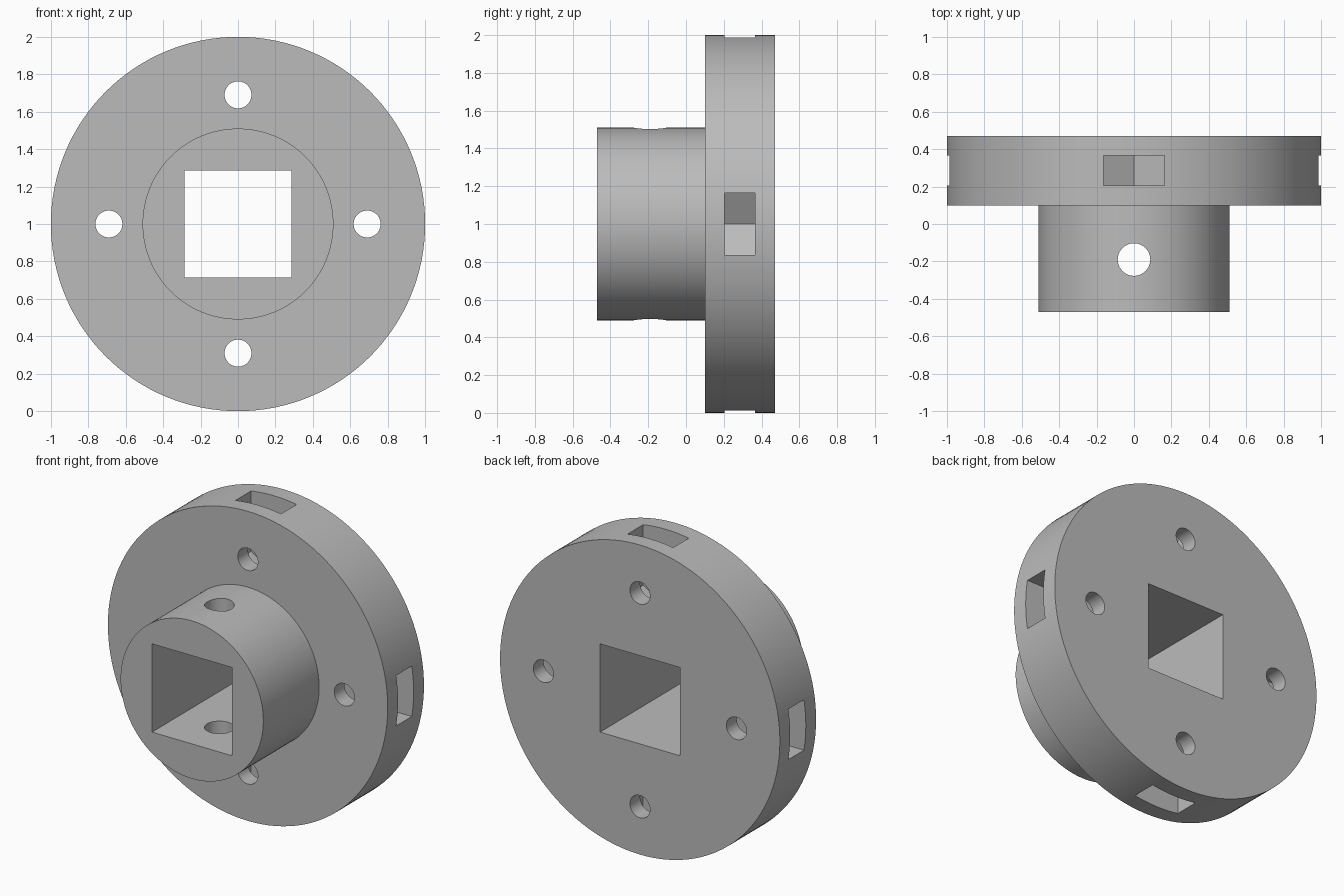
import bpy
import bmesh
from math import cos, sin, pi, sqrt, radians
from mathutils import Matrix, Vector

default = bpy.data.objects.get("Cube")
if default:
    bpy.data.objects.remove(default, do_unlink=True)

CENTRE = Vector((0, 0, 1))
FRONT, STEP, BACK = -0.47, 0.10, 0.47

grey = bpy.data.materials.new("plain grey")
grey.use_nodes = True
colour = (0.5, 0.5, 0.5, 1)
grey.diffuse_color = colour
grey.node_tree.nodes["Principled BSDF"].inputs["Base Color"].default_value = colour


def circle(radius, count, x=0, z=0):
    return [(x + radius * cos(2 * pi * i / count), z + radius * sin(2 * pi * i / count))
            for i in range(count)]


def prism(name, outline, y0, y1, turn=None):
    """Extrude an x-z outline along y, turn it, then move it to the hub axis."""
    bm = bmesh.new()
    face = bm.faces.new([bm.verts.new((x, y0, z)) for x, z in outline])
    result = bmesh.ops.extrude_face_region(bm, geom=[face])
    moved = [v for v in result["geom"] if isinstance(v, bmesh.types.BMVert)]
    bmesh.ops.translate(bm, verts=moved, vec=(0, y1 - y0, 0))
    bmesh.ops.recalc_face_normals(bm, faces=bm.faces)
    bm.transform(Matrix.Translation(CENTRE) @ (turn or Matrix()))
    mesh = bpy.data.meshes.new(name)
    bm.to_mesh(mesh)
    bm.free()
    mesh.materials.append(grey)
    obj = bpy.data.objects.new(name, mesh)
    bpy.context.collection.objects.link(obj)
    return obj


def combine(target, tool, operation="DIFFERENCE"):
    bpy.context.view_layer.objects.active = target
    mod = target.modifiers.new(tool.name, "BOOLEAN")
    mod.operation = operation
    mod.solver = "EXACT"
    mod.object = tool
    bpy.ops.object.modifier_apply(modifier=mod.name)
    bpy.data.objects.remove(tool, do_unlink=True)


# Round flange with a smaller hub in front
body = prism("flanged_hub", circle(1.0, 128), STEP, BACK)
combine(body, prism("hub", circle(0.51, 128), FRONT, STEP + 0.1), "UNION")

# Square shaft opening
s = 0.285
combine(body, prism("square_bore", [(-s, -s), (s, -s), (s, s), (-s, s)], -1, 1))

# Four bolt holes, each crossed by a nut slot with a pointed floor
bolt_ring, half = 0.69, 0.163
tip = bolt_ring - 2 * half / sqrt(3)
shoulder = bolt_ring - half / sqrt(3)
slot = [(0, tip), (half, shoulder), (half, 1.2), (-half, 1.2), (-half, shoulder)]
for i in range(4):
    turn = Matrix.Rotation(i * pi / 2, 4, "Y")
    combine(body, prism("bolt_hole", circle(0.072, 48, z=bolt_ring), -1, 1, turn))
    combine(body, prism("nut_slot", slot, 0.205, 0.365, turn))

# Vertical pin hole through both hub walls
upright = Matrix.Translation((0, -0.19, 0)) @ Matrix.Rotation(pi / 2, 4, "X")
combine(body, prism("pin_hole", circle(0.087, 48), -0.8, 0.8, upright))

bpy.ops.object.select_all(action="DESELECT")
body.select_set(True)
bpy.context.view_layer.objects.active = body
bpy.ops.object.shade_smooth_by_angle(angle=radians(30))
